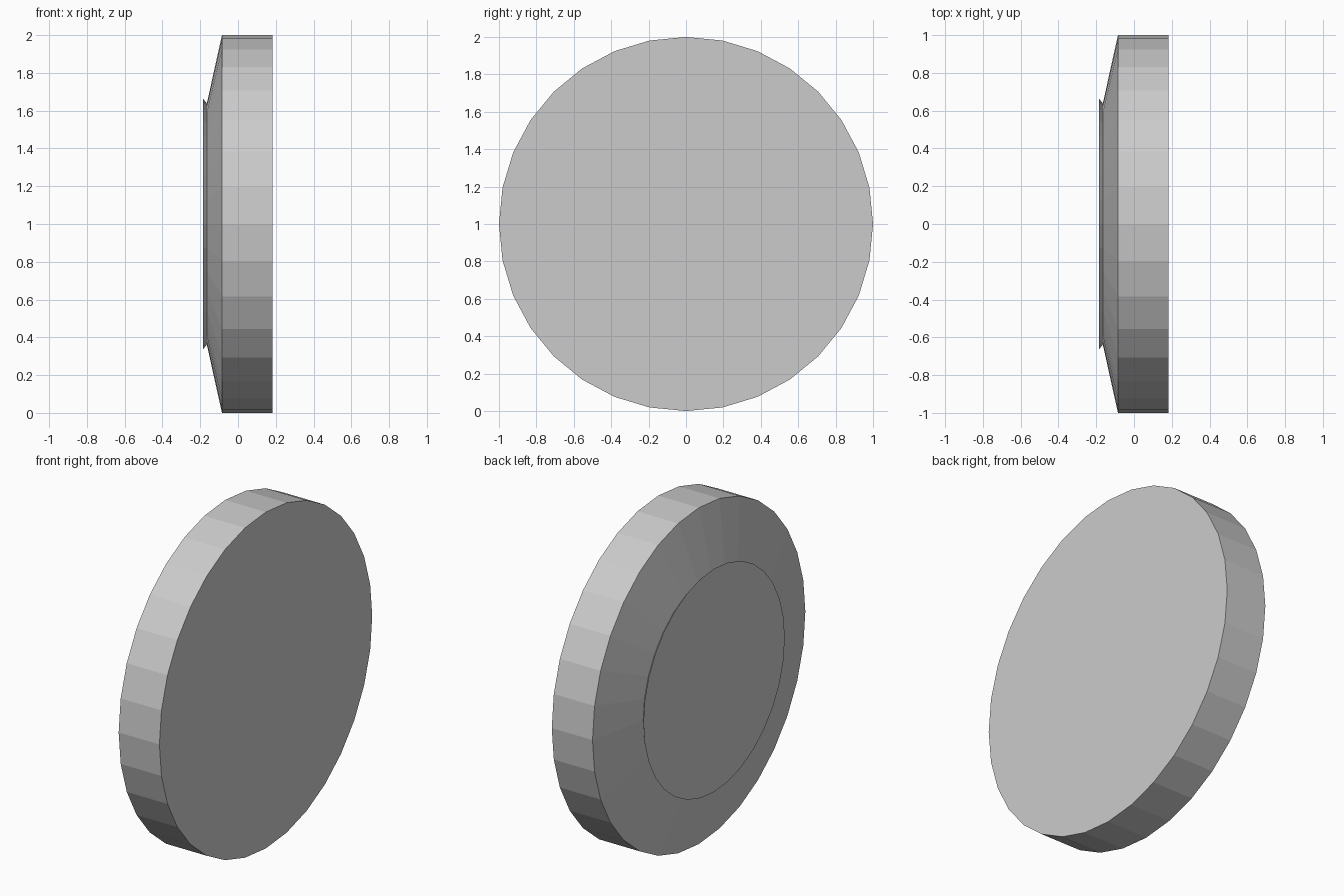
import bpy, bmesh
from math import sin, cos, pi

if "Cube" in bpy.data.objects:
    bpy.data.objects.remove(bpy.data.objects["Cube"])

SIDES = 32


def lathe_x(name, profile, centre_z):
    """Revolve (x, radius) points about the x axis and cap both ends."""
    bm = bmesh.new()
    rings = []
    for x, r in profile:
        rings.append([bm.verts.new((x, r * sin(2 * pi * i / SIDES), r * cos(2 * pi * i / SIDES)))
                      for i in range(SIDES)])
    for a, b in zip(rings, rings[1:]):
        for i in range(SIDES):
            j = (i + 1) % SIDES
            bm.faces.new((a[i], a[j], b[j], b[i]))
    bm.faces.new(rings[0])
    bm.faces.new(rings[-1])
    bmesh.ops.recalc_face_normals(bm, faces=bm.faces)
    mesh = bpy.data.meshes.new(name)
    bm.to_mesh(mesh)
    bm.free()
    obj = bpy.data.objects.new(name, mesh)
    obj.location.z = centre_z
    bpy.context.collection.objects.link(obj)
    return obj


# Disc: flat back, straight rim, shallow cone, undercut lip and flat front cap
lathe_x("round_disc", [(0.183, 1.0), (-0.085, 1.0), (-0.165, 0.638), (-0.185, 0.664)], 1.0)
